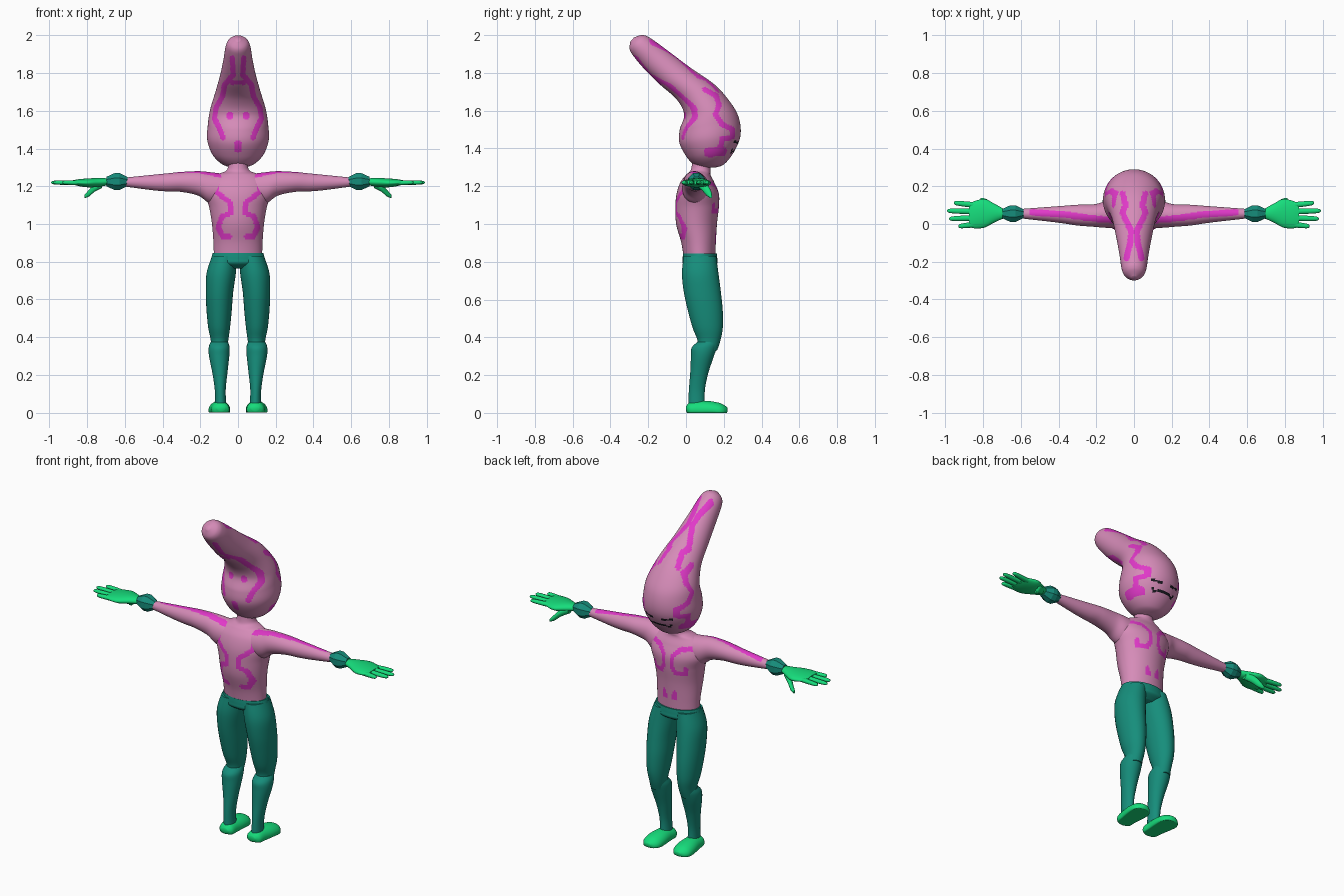
import bpy, bmesh, math
from mathutils import Vector
from mathutils.geometry import intersect_point_line

cube = bpy.data.objects.get("Cube")
if cube:
    bpy.data.objects.remove(cube, do_unlink=True)


def material(name, colour):
    mat = bpy.data.materials.new(name)
    mat.use_nodes = True
    mat.diffuse_color = (*colour, 1)
    mat.node_tree.nodes["Principled BSDF"].inputs["Base Color"].default_value = (*colour, 1)
    return mat


PINK = material("pink skin", (.67, .26, .48))
MAGENTA = material("magenta marking", (.75, .04, .58))
TEAL = material("teal cloth", (.008, .27, .2))
GREEN = material("bright green", (.008, .72, .2))
BLACK = material("black line", (.01, .01, .015))


# Frames turn (sideways, across, along) into x, y, z
def upright(side, across, along):
    return (side, across, along)


def outward(side, across, along):
    return (along, side, across)


def lengthwise(side, across, along):
    return (side, along, across)


def flat(low, high, along, half, centre=0):
    """A ring square to the direction of the loft."""
    return (low, along, high, along, half, centre)


def spline(rings, steps):
    """Catmull-Rom interpolation of the ring values."""
    if steps == 1:
        return rings
    out = []
    for i in range(len(rings) - 1):
        quad = [rings[max(0, min(len(rings) - 1, i + k))] for k in (-1, 0, 1, 2)]
        for s in range(steps):
            t = s / steps
            out.append([b + t / 2 * (c - a + t * (2 * a - 5 * b + 4 * c - d
                        + t * (3 * (b - c) + d - a))) for a, b, c, d in zip(*quad)])
    return out + [rings[-1]]


def loft(name, rings, frame, mats, sides=24, steps=5, mirror=False, smooth=True):
    bm = bmesh.new()
    loops = []
    for p0, h0, p1, h1, half, centre in spline(rings, steps):
        loop = []
        for i in range(sides):
            a = math.tau * (i + .5) / sides
            t = (1 + math.sin(a)) / 2
            loop.append(bm.verts.new(frame(centre + half * math.cos(a),
                                           p0 + (p1 - p0) * t, h0 + (h1 - h0) * t)))
        loops.append(loop)
    for lower, upper in zip(loops, loops[1:]):
        for i in range(sides):
            j = (i + 1) % sides
            bm.faces.new((lower[i], lower[j], upper[j], upper[i]))
    bm.faces.new(loops[0])
    bm.faces.new(loops[-1])
    bmesh.ops.recalc_face_normals(bm, faces=bm.faces)
    mesh = bpy.data.meshes.new(name)
    bm.to_mesh(mesh)
    bm.free()
    obj = bpy.data.objects.new(name, mesh)
    bpy.context.collection.objects.link(obj)
    for m in mats:
        mesh.materials.append(m)
    if smooth:
        bpy.ops.object.select_all(action='DESELECT')
        obj.select_set(True)
        bpy.context.view_layer.objects.active = obj
        bpy.ops.object.shade_smooth_by_angle(angle=math.radians(50))
    if mirror:
        obj.modifiers.new("Mirror", 'MIRROR')
    return obj


def paint(obj, plane, path, width, test, slot=1):
    """Recolour faces lying near a path projected on a plane, on both sides."""
    points = [Vector((a, b, 0)) for a, b in path]
    pairs = list(zip(points, points[1:])) or [(points[0], points[0])]
    for poly in obj.data.polygons:
        c = poly.center
        if not test(c, poly.normal):
            continue
        at = {'x': abs(c.x), 'y': c.y, 'z': c.z}
        p = Vector((at[plane[0]], at[plane[1]], 0))
        for a, b in pairs:
            near = a
            if a != b:
                q, t = intersect_point_line(p, a, b)
                near = a.lerp(b, max(0, min(1, t)))
            if (p - near).length < width:
                poly.material_index = slot
                break


# Head: bulb that sweeps up to a bent, rounded tip
head = loft("head", [
    (.07, 1.298, .15, 1.298, .03, 0), (.035, 1.32, .2, 1.315, .085, 0),
    (0, 1.36, .25, 1.375, .135, 0), (-.035, 1.43, .287, 1.46, .163, 0),
    (-.033, 1.5, .283, 1.55, .16, 0), (-.01, 1.58, .245, 1.63, .148, 0),
    (-.05, 1.66, .155, 1.735, .12, 0), (-.14, 1.74, .02, 1.83, .095, 0),
    (-.22, 1.82, -.1, 1.92, .077, 0), (-.275, 1.885, -.19, 1.985, .066, 0),
    (-.298, 1.924, -.232, 2, .05, 0), (-.295, 1.966, -.275, 1.988, .014, 0),
], upright, (PINK, MAGENTA, BLACK), sides=128, steps=12)


def front(c, n):
    return n.y < 0


def back(c, n):
    return n.y > 0


def crown(c, n):
    return n.y > 0 and c.z > 1.6


def cheek(c, n):
    return n.y > -.4 and abs(c.x) > .05


paint(head, 'xz', [(.03, 1.88), (.025, 1.79), (.07, 1.74), (.085, 1.67), (.115, 1.62),
                   (.125, 1.56), (.1, 1.51), (.08, 1.46)], .014, front)
paint(head, 'xz', [(0, 1.75), (.03, 1.75)], .012, front)
paint(head, 'xz', [(.042, 1.575)], .02, front)
paint(head, 'xz', [(0, 1.4), (0, 1.42)], .022, front)
paint(head, 'xy', [(.06, .16), (.045, .1), (.06, .06), (.015, -.04), (.02, -.1),
                   (.04, -.18)], .016, crown)
paint(head, 'yz', [(.1, 1.71), (.16, 1.68), (.175, 1.63), (.155, 1.58), (.19, 1.53),
                   (.245, 1.5), (.245, 1.46), (.19, 1.45), (.18, 1.4)], .014, cheek)
paint(head, 'yz', [(.12, 1.38), (.19, 1.385)], .026, cheek)

# Face lines: eyes and wavy mouth
paint(head, 'xz', [(.035, 1.43), (.085, 1.435)], .006, back, 2)
paint(head, 'xz', [(0, 1.385), (.03, 1.39), (.06, 1.38), (.075, 1.395)], .006, back, 2)

# Torso and neck
torso = loft("torso", [
    flat(-.012, .155, .82, .128), flat(-.025, .158, .9, .13), flat(-.052, .164, 1, .138),
    flat(-.056, .174, 1.09, .153), flat(-.05, .174, 1.16, .175), flat(-.03, .15, 1.22, .165),
    flat(.0, .13, 1.26, .12), flat(.025, .13, 1.285, .06), flat(.035, .13, 1.34, .05),
], upright, (PINK, MAGENTA), sides=96, steps=10)
paint(torso, 'xz', [(.2, 1.27), (.12, 1.26), (.11, 1.21), (.115, 1.17), (.045, 1.115),
                    (.035, 1.06), (.085, 1.04), (.105, .98), (.08, .935), (.045, .935)],
      .014, front)
paint(torso, 'xz', [(.14, 1.22), (.07, 1.21), (.03, 1.17), (.025, 1.11), (.05, 1.065),
                    (.095, 1.065), (.1, 1.1)], .013, back)
paint(torso, 'xz', [(.03, .91), (.035, .94)], .015, back)

# Arms
arms = loft("arms", [
    flat(1.1, 1.265, .07, .075, .055), flat(1.11, 1.275, .15, .07, .05),
    flat(1.15, 1.28, .21, .06, .045), flat(1.17, 1.276, .3, .055, .047),
    flat(1.173, 1.268, .38, .046, .05), flat(1.18, 1.26, .46, .038, .052),
    flat(1.2, 1.245, .61, .024, .055),
], outward, (PINK, MAGENTA), sides=64, steps=12, mirror=True)
paint(arms, 'xy', [(.08, .02), (.17, .025), (.3, .04), (.36, .05), (.54, .062)], .017,
      lambda c, n: n.z > 0)

# Faceted wrist cuffs
loft("wrist_cuffs", [
    flat(1.2, 1.25, .585, .025, .055), flat(1.177, 1.273, .627, .048, .055),
    flat(1.177, 1.273, .655, .048, .055), flat(1.198, 1.252, .698, .027, .055),
], outward, (TEAL,), sides=8, steps=1, mirror=True, smooth=False)

# Hands: palm, four fingers and a drooping thumb
loft("palms", [
    flat(1.205, 1.242, .69, .025, .055), flat(1.197, 1.244, .74, .05, .058),
    flat(1.194, 1.242, .79, .076, .057), flat(1.2, 1.238, .84, .074, .05),
    flat(1.21, 1.232, .875, .062, .045),
], outward, (GREEN,), sides=24, steps=4, mirror=True)
fingers = [("index", .1, .112, .955), ("middle", .066, .07, .99),
           ("ring", .032, .028, .98), ("little", -.002, -.012, .93)]
for label, y0, y1, tip in fingers:
    rings = []
    for t, r in ((0, .016), (.5, .015), (.9, .012), (1, .004)):
        z = 1.218 + .002 * t
        rings.append(flat(z - r * .8, z + r * .8, .84 + (tip - .84) * t, r, y0 + (y1 - y0) * t))
    loft(label + "_fingers", rings, outward, (GREEN,), sides=10, steps=3, mirror=True)
loft("thumbs", [
    flat(1.19, 1.235, .72, .02, .075), flat(1.17, 1.215, .76, .02, .1),
    flat(1.145, 1.182, .79, .016, .12), flat(1.137, 1.155, .813, .008, .13),
], outward, (GREEN,), sides=12, steps=4, mirror=True)

# Trousers: hips, thighs and calves with a step below the knee
loft("hips", [
    flat(.02, .13, .765, .08), flat(-.015, .165, .79, .14), flat(-.018, .166, .815, .142),
    flat(-.016, .163, .845, .135),
], upright, (TEAL,), sides=48, steps=5)
loft("thighs", [
    flat(-.012, .16, .83, .066, .072), flat(-.022, .172, .74, .078, .089),
    flat(-.012, .185, .64, .073, .098), flat(.01, .195, .54, .067, .1),
    flat(.035, .195, .45, .058, .1), flat(.06, .183, .385, .047, .098),
    flat(.06, .165, .33, .042, .1),
], upright, (TEAL,), sides=32, steps=5, mirror=True)
loft("calves", [
    (.06, .375, .17, .375, .046, .099), (.03, .345, .165, .35, .055, .1),
    flat(.026, .148, .3, .054, .1), flat(.022, .118, .21, .04, .096),
    flat(.015, .1, .12, .029, .094), flat(.012, .1, .04, .03, .092),
], upright, (TEAL,), sides=32, steps=5, mirror=True)

# Slippers
feet = loft("feet", [
    flat(.01, .035, .0, .022, .09), flat(-.02, .055, .02, .045, .092),
    flat(-.03, .064, .07, .05, .095), flat(-.03, .062, .13, .057, .098),
    flat(-.03, .052, .18, .055, .1), flat(-.018, .038, .207, .038, .1),
    flat(.008, .026, .22, .014, .1),
], lengthwise, (GREEN,), sides=32, steps=5, mirror=True)
for v in feet.data.vertices:
    v.co.z = max(0, v.co.z)
